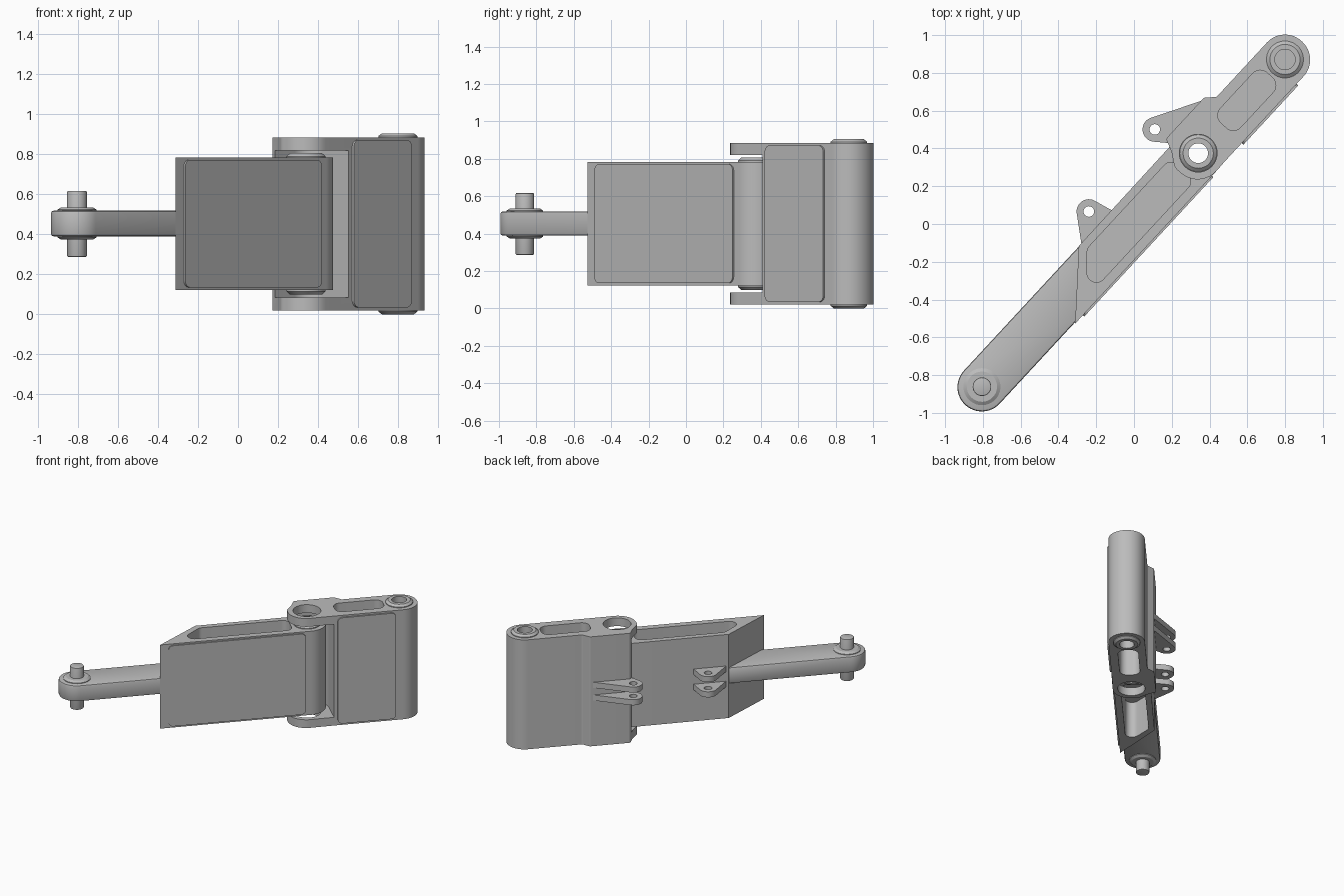
import bpy, bmesh
from math import pi, sin, cos, tan, atan2, radians
from mathutils import Vector, Matrix, geometry

cube = bpy.data.objects.get("Cube")
if cube:
    bpy.data.objects.remove(cube)

grey = bpy.data.materials.new("machined_grey")
grey.use_nodes = True
COLOUR = (0.5, 0.5, 0.5, 1)
grey.diffuse_color = COLOUR
grey.node_tree.nodes["Principled BSDF"].inputs["Base Color"].default_value = COLOUR

# Everything is laid out along the arm, with the hinge at the origin
PLACE = Matrix.Translation((0.34, 0.375, 0)) @ Matrix.Rotation(radians(47.2), 4, "Z")
MID = 0.4525
ROD_END, TIP = -1.685, 0.676


def finish(bm, name):
    bmesh.ops.recalc_face_normals(bm, faces=bm.faces)
    bm.transform(PLACE)
    mesh = bpy.data.meshes.new(name)
    bm.to_mesh(mesh)
    bm.free()
    mesh.materials.append(grey)
    obj = bpy.data.objects.new(name, mesh)
    bpy.context.collection.objects.link(obj)
    return obj


def activate(obj):
    bpy.ops.object.select_all(action="DESELECT")
    obj.select_set(True)
    bpy.context.view_layer.objects.active = obj


def smooth(*objs):
    for obj in objs:
        activate(obj)
        bpy.ops.object.shade_smooth_by_angle(angle=radians(30))


def rounded(corners, steps=12):
    """Outline from (x, y, radius) corners."""
    out = []
    pts = [Vector(c[:2]) for c in corners]
    for i, (x, y, r) in enumerate(corners):
        p = pts[i]
        if r == 0:
            out.append(p)
            continue
        a = (pts[i - 1] - p).normalized()
        b = (pts[(i + 1) % len(pts)] - p).normalized()
        half = a.angle(b) / 2
        c = p + (a + b).normalized() * r / sin(half)
        u, w = p + a * r / tan(half) - c, p + b * r / tan(half) - c
        start = atan2(u.y, u.x)
        sweep = (atan2(w.y, w.x) - start + pi) % (2 * pi) - pi
        for k in range(steps + 1):
            t = start + sweep * k / steps
            out.append(c + Vector((cos(t), sin(t))) * r)
    return [p for i, p in enumerate(out) if (p - out[i - 1]).length > 1e-4]


def box(x0, x1, y0, y1, r):
    return rounded([(x0, y0, r), (x1, y0, r), (x1, y1, r), (x0, y1, r)])


def circle(x, y, r, n=40):
    return [Vector((x + r * cos(2 * pi * k / n), y + r * sin(2 * pi * k / n)))
            for k in range(n)]


def prism(name, outline, low, high, side=False):
    """Extrude an outline upward, or sideways when side is set."""
    bm = bmesh.new()
    place = (lambda p, d: (p.x, d, p.y)) if side else (lambda p, d: (p.x, p.y, d))
    face = bm.faces.new([bm.verts.new(place(p, low)) for p in outline])
    ext = bmesh.ops.extrude_face_region(bm, geom=[face])["geom"]
    move = Vector(place(Vector((0, 0)), high - low))
    bmesh.ops.translate(bm, vec=move, verts=[v for v in ext if isinstance(v, bmesh.types.BMVert)])
    return finish(bm, name)


def lathe(name, x, profile, n=40):
    """Closed (radius, height) loop turned about a vertical axis."""
    bm = bmesh.new()
    rings = [[bm.verts.new((x + r * cos(2 * pi * k / n), r * sin(2 * pi * k / n), z))
              for k in range(n)] for r, z in profile]
    for i, ring in enumerate(rings):
        prev = rings[i - 1]
        for k in range(n):
            j = (k + 1) % n
            bm.faces.new((prev[k], prev[j], ring[j], ring[k]))
    obj = finish(bm, name)
    smooth(obj)
    return obj


def cut(obj, *cutters):
    activate(obj)
    for c in cutters:
        mod = obj.modifiers.new("cut", "BOOLEAN")
        mod.operation, mod.solver, mod.object = "DIFFERENCE", "EXACT", c
        bpy.ops.object.modifier_apply(modifier=mod.name)
        bpy.data.objects.remove(c)
    smooth(obj)


def bevel(obj, width):
    activate(obj)
    mod = obj.modifiers.new("edge", "BEVEL")
    mod.width, mod.segments, mod.limit_method = width, 2, "ANGLE"
    mod.angle_limit = radians(40)
    bpy.ops.object.modifier_apply(modifier=mod.name)
    smooth(obj)


def collar(name, x, face, top, inner):
    """Chamfered ring standing on a face, above or below."""
    back = face - (top - face) * 0.3
    lathe(name, x, [(inner, back), (0.098, back), (0.098, face + (top - face) * 0.3),
                    (0.08, top), (inner, top)])


# Slanted inner link with hinge knuckle
link = prism("inner_link", rounded([(-1.105, -0.135, 0), (0.135, -0.135, 0.134),
                                    (0.135, 0.135, 0.134), (-0.79, 0.13, 0)]), 0.122, 0.783)
pocket = rounded([(-0.96, -0.085, 0.05), (-0.12, -0.085, 0.05),
                  (-0.12, 0.088, 0.05), (-0.77, 0.088, 0.05)])
cut(link, prism("pocket_top", pocket, MID + 0.04, 1),
    prism("pocket_bottom", pocket, -0.1, MID - 0.04),
    prism("hinge_bore", circle(0, 0, 0.052), -0.1, 1))
for name, face, top in (("upper", 0.783, 0.806), ("lower", 0.122, 0.099)):
    collar(name + "_hinge_collar", 0, face, top, 0.052)

# Outer link: round tip, rear hinge wall and fork arms
edge = TIP + 0.131
outer = prism("outer_link", rounded([
    (edge, -0.133, 0.129), (edge, 0.131, 0.129), (0.284, 0.131, 0.02),
    (0.237, 0.177, 0.02), (-0.06, 0.177, 0.02), (-0.09, 0.11, 0),
    (-0.14, 0.04, 0.05), (-0.14, -0.14, 0.135), (0.06, -0.133, 0)]), 0.02, 0.885)
slot = box(0.2, 0.56, -0.072, 0.075, 0.055)
cut(outer,
    prism("hinge_gap", rounded([(-0.4, -0.4, 0), (0.17, -0.4, 0),
                                (0.17, 0.142, 0.1), (-0.4, 0.142, 0)]), 0.085, 0.82),
    prism("fork_bore", circle(0, 0, 0.1), -0.1, 1),
    prism("slot_top", slot, 0.6, 1), prism("slot_bottom", slot, -0.1, 0.305),
    prism("tip_recess_top", circle(TIP, 0, 0.054), 0.83, 1),
    prism("tip_recess_bottom", circle(TIP, 0, 0.054), -0.1, 0.075))
for name, face, top in (("upper", 0.885, 0.905), ("lower", 0.02, 0)):
    collar(name + "_tip_collar", TIP, face, top, 0.054)

# Raised cover panels on the front side
for name, x0, x1, z0, z1 in (("inner_panel", -1.045, -0.038, 0.135, 0.772),
                             ("outer_panel", 0.196, 0.623, 0.035, 0.871)):
    smooth(prism(name, box(x0, x1, z0, z1, 0.035), -0.145, -0.125, side=True))

# Connecting rod with collars and pin
end = ROD_END - 0.131
rod = prism("connecting_rod", rounded([(end, -0.13, 0.129), (-1.06, -0.13, 0),
                                       (-0.75, 0.128, 0), (end, 0.128, 0.128)]), 0.39, 0.518)
bevel(rod, 0.012)
for name, face, top in (("upper", 0.518, 0.535), ("lower", 0.39, 0.373)):
    collar(name + "_rod_collar", ROD_END, face, top, 0.045)
pin = prism("rod_pin", circle(ROD_END, 0, 0.049), 0.287, 0.617)
bevel(pin, 0.005)

# Paired actuator lugs on the rear side
for name, eye, base, gap in (
        ("inner_lug", (-0.62, 0.215), [(-0.78, 0.118), (-0.53, 0.118)], 0.06),
        ("outer_lug", (-0.064, 0.254), [(-0.07, 0.155), (0.235, 0.165)], 0.05)):
    pts = circle(*eye, 0.065) + [Vector(b) for b in base]
    outline = [pts[i] for i in geometry.convex_hull_2d(pts)]
    for label, z in (("upper_", MID + gap), ("lower_", MID - gap)):
        lug = prism(label + name, outline, z - 0.022, z + 0.022)
        cut(lug, prism("lug_hole", circle(*eye, 0.028, 24), -0.1, 1))
